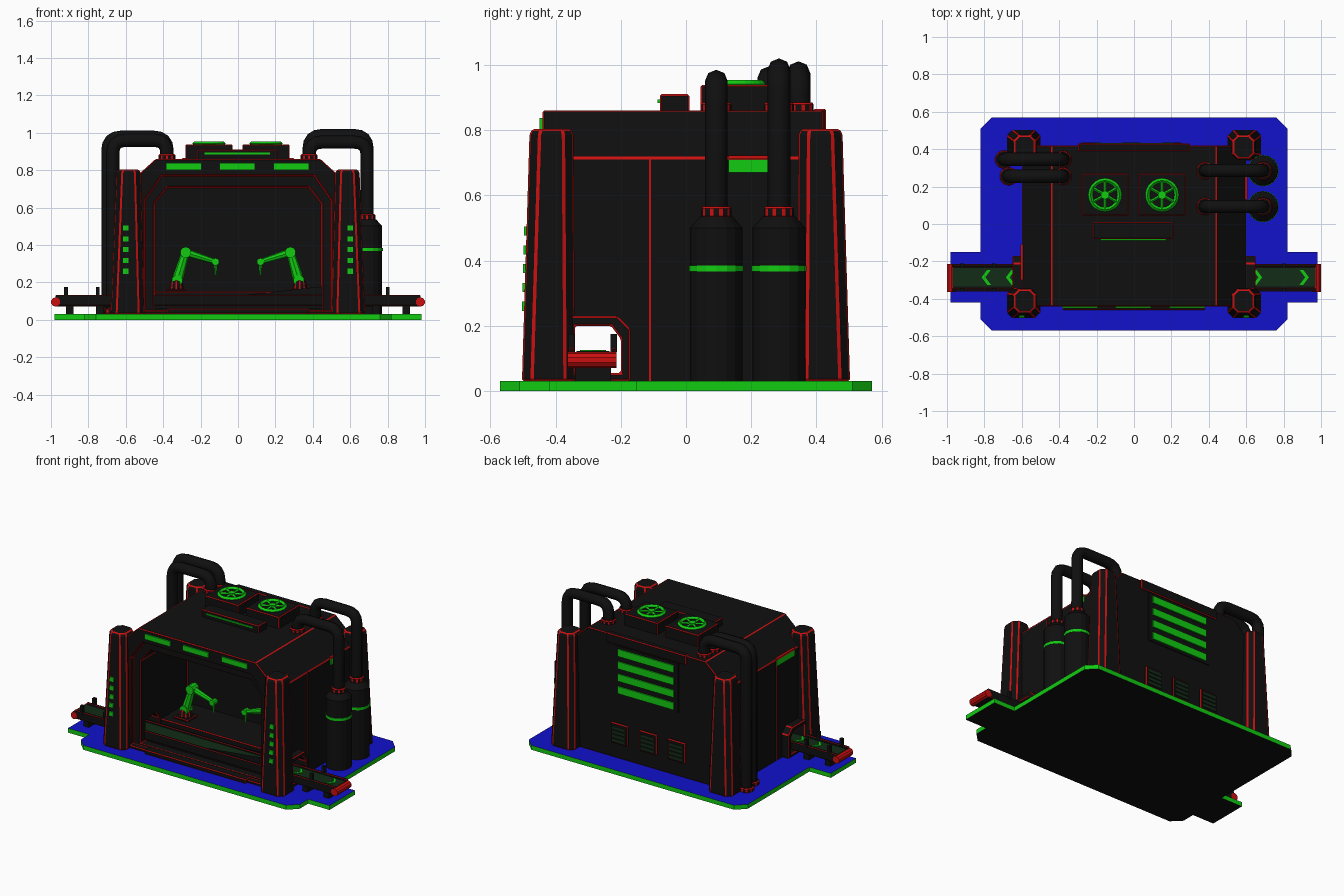
import bpy, bmesh, math
from mathutils import Vector, Matrix

if "Cube" in bpy.data.objects:
    bpy.data.objects.remove(bpy.data.objects["Cube"])

BLACK, RED, GREEN, BLUE, DARK = range(5)
MATS = []
for label, col in (("black_panel", (.005, .005, .005)), ("red_trim", (.6, .005, .005)),
                   ("green_light", (.006, .6, .006)), ("blue_floor", (.006, .006, .6)),
                   ("dark_green_belt", (.006, .025, .008))):
    m = bpy.data.materials.new(label)
    m.diffuse_color = (*col, 1)
    m.use_nodes = True
    m.node_tree.nodes["Principled BSDF"].inputs["Base Color"].default_value = m.diffuse_color
    MATS.append(m)


def finish(name, bm, mat, trim=0):
    bmesh.ops.recalc_face_normals(bm, faces=bm.faces)
    me = bpy.data.meshes.new(name)
    for f in bm.faces:
        f.material_index = mat
    bm.to_mesh(me)
    bm.free()
    for m in MATS:
        me.materials.append(m)
    ob = bpy.data.objects.new(name, me)
    bpy.context.collection.objects.link(ob)
    if trim:
        add_trim(ob, trim)
    return ob


def add_trim(ob, width):
    b = ob.modifiers.new("trim", 'BEVEL')
    b.width, b.segments, b.limit_method = width, 1, 'ANGLE'
    b.angle_limit = math.radians(30)
    b.material = RED


def loft(name, rings, mat=BLACK, trim=0):
    bm = bmesh.new()
    loops = [[bm.verts.new(p) for p in r] for r in rings]
    n = len(loops[0])
    for a, b in zip(loops, loops[1:]):
        for i in range(n):
            bm.faces.new((a[i], a[(i + 1) % n], b[(i + 1) % n], b[i]))
    bm.faces.new(loops[0])
    bm.faces.new(loops[-1])
    return finish(name, bm, mat, trim)


def prism(name, pts, axis, a, b, mat=BLACK, trim=0):
    place = {'x': lambda u, v, w: (w, u, v), 'y': lambda u, v, w: (u, w, v),
             'z': lambda u, v, w: (u, v, w)}[axis]
    return loft(name, [[place(u, v, w) for u, v in pts] for w in (a, b)], mat, trim)


def box(name, x0, x1, y0, y1, z0, z1, mat=BLACK, trim=0):
    return prism(name, [(x0, y0), (x1, y0), (x1, y1), (x0, y1)], 'z', z0, z1, mat, trim)


def rod(name, p, q, r1, r2=None, n=8, mat=BLACK, trim=0):
    p, q = Vector(p), Vector(q)
    d = q - p
    bm = bmesh.new()
    M = Matrix.Translation((p + q) / 2) @ d.to_track_quat('Z', 'Y').to_matrix().to_4x4()
    bmesh.ops.create_cone(bm, cap_ends=True, segments=n, radius1=r1,
                          radius2=r1 if r2 is None else r2, depth=d.length, matrix=M)
    return finish(name, bm, mat, trim)


def cut(ob, cutter):
    cutter.hide_render = True
    b = ob.modifiers.new("cut", 'BOOLEAN')
    b.object, b.operation, b.solver = cutter, 'DIFFERENCE', 'EXACT'


def octagon(x0, x1, y0, y1, c):
    return [(x0 + c, y0), (x1 - c, y0), (x1, y0 + c), (x1, y1 - c),
            (x1 - c, y1), (x0 + c, y1), (x0, y1 - c), (x0, y0 + c)]


def pipe(name, pts, r):
    # path with rounded corners
    P = [Vector(p) for p in pts]
    path = [P[0]]
    for a, b, c in zip(P, P[1:], P[2:]):
        s, e = b + (a - b).normalized() * .07, b + (c - b).normalized() * .07
        for i in range(5):
            t = i / 4
            path.append(s * (1 - t) ** 2 + b * 2 * t * (1 - t) + e * t * t)
    path.append(P[-1])
    cu = bpy.data.curves.new(name, 'CURVE')
    cu.dimensions, cu.bevel_depth, cu.bevel_resolution, cu.use_fill_caps = '3D', r, 2, True
    sp = cu.splines.new('POLY')
    sp.points.add(len(path) - 1)
    for q, v in zip(sp.points, path):
        q.co = (*v, 1)
    cu.materials.append(MATS[BLACK])
    bpy.context.collection.objects.link(bpy.data.objects.new(name, cu))


# base plate: blue top, green rim, black underside
half = [(.76, -.57), (.82, -.51), (.82, -.42), (.98, -.42), (.98, -.15), (.82, -.15), (.82, .51), (.76, .57)]
plate = prism("base_plate", half + [(-x, y) for x, y in reversed(half)], 'z', 0, .03, GREEN)
for f in plate.data.polygons:
    if abs(f.normal.z) > .5:
        f.material_index = BLUE if f.normal.z > 0 else BLACK

# main building with doorway and side tunnels
hall = [(-.6, .03), (.6, .03), (.6, .715), (.44, .86), (-.44, .86), (-.6, .715)]
body = prism("main_hall", hall, 'y', -.44, .42)


def door(w, zb, zs, wt, zt):
    return [(-w, zb), (w, zb), (w, zs), (wt, zt), (-wt, zt), (-w, zs)]


cut(body, prism("door_recess_cutter", door(.5, .05, .64, .41, .77), 'y', -.55, -.40))
cut(body, prism("door_cutter", door(.45, .06, .62, .38, .71), 'y', -.5, .1))
tunnel = prism("tunnel_cutter", [(-.34, .055), (-.2, .055), (-.2, .16), (-.23, .2), (-.34, .2)], 'x', -.8, .8)
cut(body, tunnel)
add_trim(body, .007)
box("door_step", -.38, .38, -.46, -.40, .03, .06, BLACK, .005)
box("work_shelf", -.449, .449, -.19, .099, .05, .15, BLACK, .005)

# wall seam
for s in (-1, 1):
    box("wall_seam", s * .598, s * .602, -.113, -.108, .03, .715, RED)
    hood = prism("tunnel_hood", [(-.36, .03), (-.17, .03), (-.17, .19), (-.21, .23), (-.36, .23)],
                 'x', s * .58, s * .65)
    cut(hood, tunnel)
    add_trim(hood, .006)

# corner pillars
for sx in (-1, 1):
    for sy in (-1, 1):
        rings = []
        for (x0, x1, y0, y1, c), z in (((.50, .68, .34, .503, .03), .03), ((.52, .65, .345, .48, .03), .785),
                                       ((.53, .64, .352, .472, .027), .803)):
            rings.append([(sx * x, sy * y, z) for x, y in octagon(x0, x1, y0, y1, c)])
        loft("corner_pillar", rings, BLACK, .006)
    for i in range(5):
        z = .26 + i * .0575
        y = -.503 + .023 * (z - .03) / .755
        box("pillar_light", sx * .6 - .015, sx * .6 + .015, y - .007, y + .01, z - .014, z + .014, GREEN)

# lights above door and on side walls
for x in (-.29, -.005, .285):
    box("door_light", x - .095, x + .095, -.449, -.43, .802, .837, GREEN)
for s, y0, y1 in ((1, .13, .25), (-1, -.3, -.11)):
    box("side_light", s * .59, s * .606, y0, y1, .67, .71, GREEN)
    box("side_light_cap", s * .59, s * .607, y0, y1, .711, .722, RED)

# rear vents
box("rear_grille", -.24, .24, .41, .426, .46, .795)
for i in range(4):
    z = .5 + i * .084
    box("rear_slat", -.21, .21, .42, .434, z - .024, z + .024, GREEN)
for x in (.2, -.015, -.23):
    box("low_vent", x - .065, x + .065, .41, .432, .13, .27, BLACK, .006)
    for k in range(4):
        z = .155 + k * .028
        box("low_vent_slat", x - .05, x + .05, .42, .437, z - .008, z + .008, DARK)

# roof fans
for x in (-.155, .15):
    box("fan_housing", x - .125, x + .125, .045, .27, .85, .938, BLACK, .005)
    bpy.ops.mesh.primitive_torus_add(major_segments=20, minor_segments=4, major_radius=.078,
                                     minor_radius=.012, location=(x, .155, .942))
    ring = bpy.context.object
    ring.name = "fan_ring"
    ring.data.materials.append(MATS[GREEN])
    rod("fan_hub", (x, .155, .93), (x, .155, .952), .022, n=12, mat=GREEN)
    for k in range(3):
        a = math.pi * k / 3 + math.pi / 6
        d = Vector((math.cos(a), math.sin(a), 0)) * .075
        c = Vector((x, .155, .942))
        rod("fan_spoke", c - d, c + d, .008, n=4, mat=GREEN)
box("fan_rear_mount", -.3, .3, .39, .43, .8, .865, BLACK, .005)
box("roof_vent", -.22, .21, -.08, .01, .85, .91, BLACK, .005)
box("roof_vent_light", -.18, .17, -.087, -.07, .883, .893, GREEN)

# storage tanks and pipes on the right
for y, z in ((.093, .95), (.285, .985)):
    loft("tank", [[(.69 + r * math.cos(a * math.pi / 8), y + r * math.sin(a * math.pi / 8), h)
                   for a in range(16)] for r, h in ((.081, .03), (.081, .5), (.05, .535))])
    rod("tank_band", (.69, y, .367), (.69, y, .384), .084, n=16, mat=GREEN)
    rod("tank_collar", (.69, y, .53), (.69, y, .565), .048, n=10, trim=.006)
    pipe("tank_pipe", [(.69, y, .54), (.69, y, z), (.38, y, z), (.38, y, .86)], .035)
    rod("roof_collar", (.38, y, .85), (.38, y, .885), .048, n=10, trim=.006)

# twin pipes on the left
for x, y, z in ((-.695, .345, .975), (-.67, .255, .96)):
    pipe("left_pipe", [(x, y, .03), (x, y, z), (-.38, y, z), (-.38, y, .86)], .036)
    rod("roof_collar", (-.38, y, .85), (-.38, y, .885), .048, n=10, trim=.006)
    rod("floor_collar", (x, y, .03), (x, y, .06), .05, n=10, trim=.006)

# conveyor
box("conveyor_bed", -.975, .975, -.345, -.225, .07, .118)
box("conveyor_belt", -.97, .97, -.335, -.235, .117, .122, DARK)
for y in (-.352, -.222):
    box("conveyor_rail", -.975, .975, y - .008, y + .008, .075, .132, BLACK, .003)
for s in (-1, 1):
    rod("end_roller", (s * .975, -.363, .095), (s * .975, -.213, .095), .025, n=10, mat=RED)
    for x in (.9, .74):
        box("conveyor_leg", s * x - .02, s * x + .02, -.34, -.23, .03, .07)
for x in (-.92, -.75, .8):
    for y in (-.352, -.222):
        box("rail_post", x - .01, x + .01, y - .01, y + .01, .12, .175)
for x in (-.79, -.66, .66, .91):
    s = 1 if x > 0 else -1
    chevron = [(-.025, -.04), (-.005, -.04), (.025, 0), (-.005, .04), (-.025, .04), (.005, 0)]
    prism("belt_arrow", [(x + s * u, -.285 + v) for u, v in chevron], 'z', .121, .126, GREEN)

# robot arms
for s in (-1, 1):
    y = -.09
    box("arm_base", s * .33 - .055, s * .33 + .055, y - .055, y + .055, .15, .165, BLACK, .004)
    rod("arm_turret", (s * .33, y, .16), (s * .33, y, .21), .045, .035, 10, BLACK, .004)
    A, B, C, D = [(s * x, y, z) for x, z in ((.325, .21), (.28, .36), (.12, .31), (.12, .24))]
    rod("lower_arm", A, B, .03, .022, 8, GREEN)
    rod("upper_arm", B, C, .022, .014, 8, GREEN)
    rod("gripper", C, D, .01, .006, 6, GREEN)
    for p, r in ((A, .03), (B, .03), (C, .02)):
        rod("arm_joint", (p[0], y - r, p[2]), (p[0], y + r, p[2]), r, n=10, mat=GREEN)
